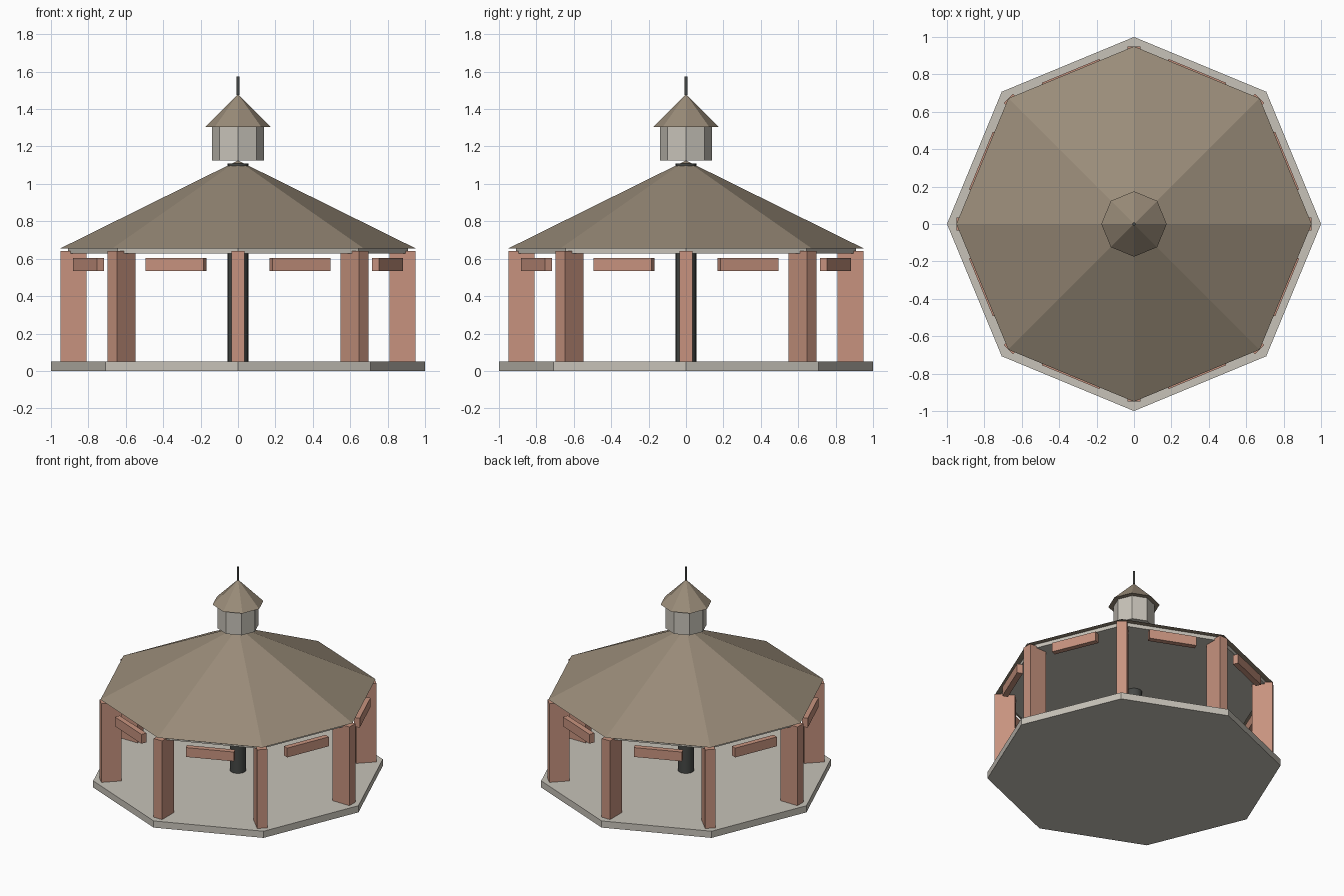
import bpy
from math import radians, cos, sin

if "Cube" in bpy.data.objects:
    bpy.data.objects.remove(bpy.data.objects["Cube"])


def material(name, rgb):
    m = bpy.data.materials.new(name)
    m.diffuse_color = (*rgb, 1)
    m.use_nodes = True
    m.node_tree.nodes["Principled BSDF"].inputs["Base Color"].default_value = m.diffuse_color
    return m


STONE = material("pale_stone", (0.57, 0.54, 0.48))
ROOF = material("brown_roofing", (0.32, 0.26, 0.19))
TIMBER = material("red_timber", (0.57, 0.29, 0.21))
METAL = material("dark_metal", (0.06, 0.064, 0.06))


def finish(name, mat):
    ob = bpy.context.object
    ob.name = name
    ob.data.name = name
    ob.data.materials.append(mat)
    return ob


def prism(name, r1, r2, z0, z1, mat, sides=8):
    """Upright prism, or a pyramid when r2 is 0."""
    bpy.ops.mesh.primitive_cone_add(vertices=sides, radius1=r1, radius2=r2,
                                    depth=z1 - z0, location=(0, 0, (z0 + z1) / 2))
    ob = finish(name, mat)
    if sides > 8:
        bpy.ops.object.shade_smooth_by_angle(angle=radians(40))
    return ob


def radial_box(name, angle, r, z0, z1, depth, width, mat):
    """Box at a distance r from the centre, turned to face outwards."""
    a = radians(angle)
    bpy.ops.mesh.primitive_cube_add(size=1, rotation=(0, 0, a),
                                    location=(r * cos(a), r * sin(a), (z0 + z1) / 2))
    bpy.context.object.scale = (depth, width, z1 - z0)
    bpy.ops.object.transform_apply(location=False, rotation=False, scale=True)
    return finish(name, mat)


# Floor slab and central column
prism("floor_slab", 1.0, 1.0, 0, 0.05, STONE)
prism("central_column", 0.055, 0.055, 0.05, 1.11, METAL, 20)

# Posts at the corners, rails between them
for k in range(8):
    radial_box(f"post_{k + 1}", 45 * k, 0.88, 0.05, 0.64, 0.14, 0.07, TIMBER)
    radial_box(f"rail_{k + 1}", 45 * k + 22.5, 0.866, 0.535, 0.605, 0.04, 0.335, TIMBER)

# Ceiling and main roof
prism("ceiling", 0.91, 0.91, 0.627, 0.655, STONE)
prism("main_roof", 0.95, 0, 0.655, 1.125, ROOF)

# Cupola with its roof and finial
prism("cupola", 0.14, 0.14, 1.125, 1.305, STONE)
prism("cupola_roof", 0.175, 0, 1.305, 1.48, ROOF)
prism("finial", 0.008, 0.008, 1.475, 1.575, METAL, 12)
